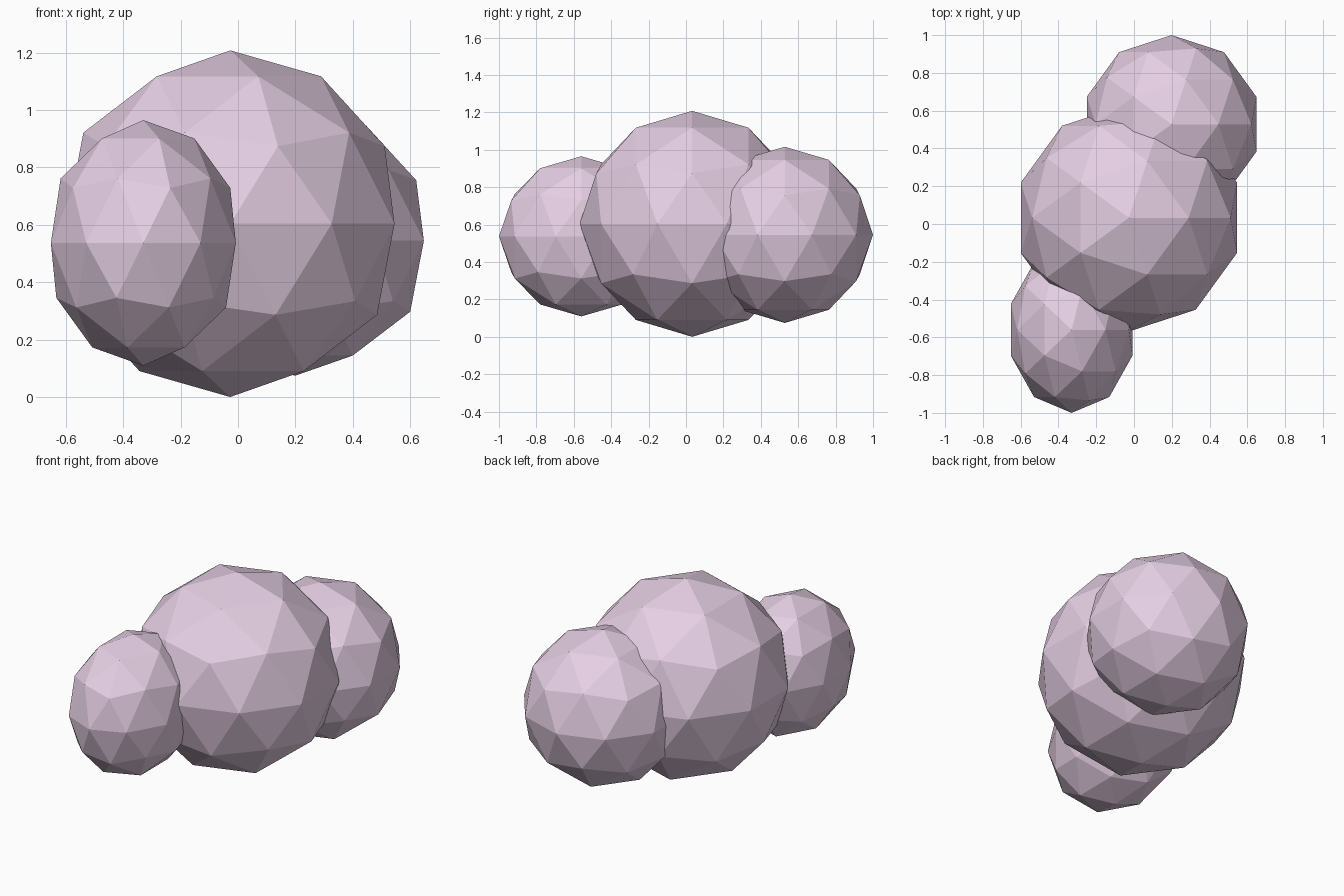
import bpy

if "Cube" in bpy.data.objects:
    bpy.data.objects.remove(bpy.data.objects["Cube"])

mat = bpy.data.materials.new("pale_lilac")
mat.diffuse_color = (0.78, 0.62, 0.77, 1)
mat.use_nodes = True
mat.node_tree.nodes["Principled BSDF"].inputs["Base Color"].default_value = mat.diffuse_color


def puff(name, centre, radii):
    """Low-poly cloud lobe, flat shaded."""
    bpy.ops.mesh.primitive_ico_sphere_add(subdivisions=2, radius=1, location=centre)
    ob = bpy.context.object
    ob.name = name
    ob.scale = radii
    bpy.ops.object.transform_apply(location=False, rotation=False, scale=True)
    bpy.ops.object.shade_flat()
    ob.data.materials.append(mat)
    return ob


# Large central lobe with a smaller one in front and another behind
puff("middle_puff", (-0.027, 0.033, 0.604), (0.602, 0.602, 0.604))
puff("front_puff", (-0.33, -0.56, 0.537), (0.339, 0.44, 0.428))
puff("back_puff", (0.199, 0.528, 0.545), (0.472, 0.472, 0.471))
